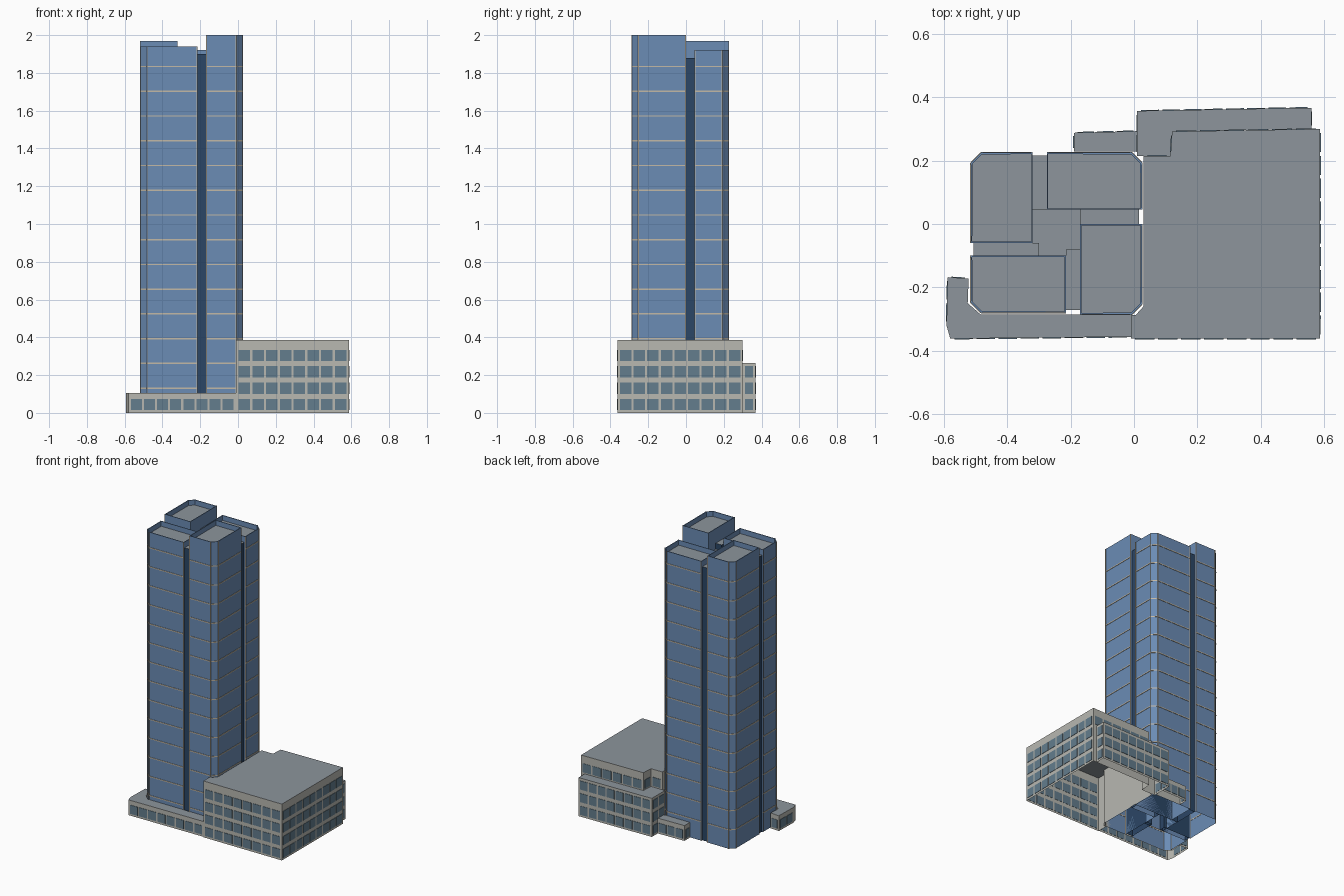
import bpy, bmesh
from math import atan2
from mathutils import Matrix, Vector

cube = bpy.data.objects.get("Cube")
if cube:
    bpy.data.objects.remove(cube, do_unlink=True)


def material(name, rgb):
    m = bpy.data.materials.new(name)
    m.use_nodes = True
    m.diffuse_color = (*rgb, 1)
    m.node_tree.nodes["Principled BSDF"].inputs["Base Color"].default_value = (*rgb, 1)
    return m


GLASS = material("blue curtain wall", (0.147, 0.263, 0.462))
DARK = material("dark blue recess", (0.024, 0.061, 0.133))
TRIM = material("beige trim", (0.55, 0.49, 0.39))
STONE = material("pale grey stone", (0.48, 0.48, 0.44))
WINDOW = material("grey blue window", (0.127, 0.205, 0.27))
ROOF = material("grey roof", (0.266, 0.301, 0.332))


def finish(name, bm, *mats):
    mesh = bpy.data.meshes.new(name)
    bm.to_mesh(mesh)
    bm.free()
    for m in mats:
        mesh.materials.append(m)
    obj = bpy.data.objects.new(name, mesh)
    bpy.context.collection.objects.link(obj)


def prism(name, pts, top, wall, parapet=0):
    """Open-bottomed block on a counterclockwise outline, with a separate roof colour."""
    bm = bmesh.new()
    low = [bm.verts.new((x, y, 0)) for x, y in pts]
    high = [bm.verts.new((x, y, top)) for x, y in pts]
    for i in range(len(pts)):
        j = (i + 1) % len(pts)
        bm.faces.new((low[i], low[j], high[j], high[i]))
    roof = bm.faces.new(high)
    bm.normal_update()
    if parapet:
        bmesh.ops.inset_individual(bm, faces=[roof], thickness=0.006)
        roof = bmesh.ops.extrude_discrete_faces(bm, faces=[roof])["faces"][0]
        bmesh.ops.translate(bm, verts=roof.verts, vec=(0, 0, -parapet))
    roof.material_index = 1
    finish(name, bm, wall, ROOF)


def plate(bm, p, q, s0, s1, z0, z1):
    """Thin plate on the wall from p to q, spanning s0..s1 along it."""
    p, q = Vector(p), Vector(q)
    d = (q - p).normalized()
    mid = p + d * (s0 + s1) / 2 + Vector((d.y, -d.x)) * 0.0005
    m = (Matrix.Translation((mid.x, mid.y, (z0 + z1) / 2))
         @ Matrix.Rotation(atan2(d.y, d.x), 4, "Z")
         @ Matrix.Diagonal((s1 - s0, 0.004, z1 - z0, 1)))
    bmesh.ops.create_cube(bm, size=1, matrix=m)


def windows(name, pts, layout):
    """layout holds (edge index, columns, storeys) for each glazed wall."""
    bm = bmesh.new()
    for edge, cols, storeys in layout:
        p, q = pts[edge], pts[(edge + 1) % len(pts)]
        margin = 0.007
        pitch = ((Vector(q) - Vector(p)).length - 2 * margin) / cols
        for r in storeys:
            z = 0.014 + 0.0865 * r
            for c in range(cols):
                s = margin + c * pitch
                plate(bm, p, q, s + pitch * 0.08, s + pitch * 0.92, z, z + 0.06)
    finish(name, bm, WINDOW)


def rect(x0, y0, x1, y1):
    return [(x0, y0), (x1, y0), (x1, y1), (x0, y1)]


# Four tower shafts in a pinwheel, each with a chamfered outer corner
def shaft(name, cx, cy, ix, iy, top, cut=0.032):
    sx = 1 if ix > cx else -1
    sy = 1 if iy > cy else -1
    outer = [(cx, iy), (cx, cy + sy * cut), (cx + sx * cut, cy), (ix, cy)]
    if sx * sy < 0:
        outer.reverse()
    prism(name, outer + [(ix, iy)], top, GLASS, parapet=0.035)
    bm = bmesh.new()
    for p, q in zip(outer, outer[1:]):
        length = (Vector(q) - Vector(p)).length
        for k in range(1, 15):
            z = 0.131 * k
            plate(bm, p, q, 0, length, z - 0.0035, z + 0.0035)
        if length > 0.1:
            for s in (0, length - 0.005):
                plate(bm, p, q, s, s + 0.005, 0, top)
    finish(name + "_trim", bm, TRIM)


shaft("front_right_shaft", -0.515, -0.28, -0.215, -0.10, 1.94)
shaft("front_left_shaft", 0.025, -0.285, -0.17, 0.0, 2.0)
shaft("back_left_shaft", 0.025, 0.225, -0.275, 0.045, 1.92)
shaft("back_right_shaft", -0.515, 0.225, -0.32, -0.06, 1.97)

# Dark recesses between the shafts, and the core
prism("front_recess", rect(-0.215, -0.272, -0.17, -0.08), 1.90, DARK)
prism("left_recess", rect(-0.17, 0.0, 0.016, 0.045), 1.88, DARK)
prism("back_recess", rect(-0.32, 0.045, -0.275, 0.216), 1.88, DARK)
prism("right_recess", rect(-0.507, -0.10, -0.30, -0.06), 1.90, DARK)
prism("tower_core", rect(-0.32, -0.10, -0.17, 0.045), 1.86, DARK)

# Four-storey annex wrapping the tower's left side
annex = [(-0.01, -0.362), (0.587, -0.362), (0.588, 0.30), (0.12, 0.292), (0.115, 0.215),
         (0.03, 0.215), (0.03, -0.26), (0.005, -0.288), (-0.01, -0.288)]
prism("annex", annex, 0.387, STONE)
windows("annex_windows", annex,
        [(0, 8, range(4)), (1, 9, range(4)), (2, 6, [3]), (3, 1, [3]), (4, 1, [3])])

# Three-storey step behind the annex
step = [(0.01, 0.215), (0.115, 0.215), (0.12, 0.292), (0.56, 0.30), (0.56, 0.367), (0.01, 0.357)]
prism("annex_step", step, 0.265, STONE)
windows("annex_step_windows", step, [(3, 1, range(3)), (4, 8, range(3)), (5, 2, range(3))])

# One-storey wings
front = [(-0.58, -0.362), (-0.01, -0.356), (-0.01, -0.285), (-0.485, -0.285),
         (-0.525, -0.25), (-0.522, -0.172), (-0.588, -0.168), (-0.592, -0.32)]
prism("front_wing", front, 0.105, STONE)
windows("front_wing_windows", front, [(0, 8, [0]), (5, 1, [0]), (6, 2, [0])])

back = [(-0.19, 0.229), (0.01, 0.229), (0.01, 0.293), (-0.19, 0.288)]
prism("back_wing", back, 0.105, STONE)
windows("back_wing_windows", back, [(2, 3, [0]), (3, 1, [0])])
